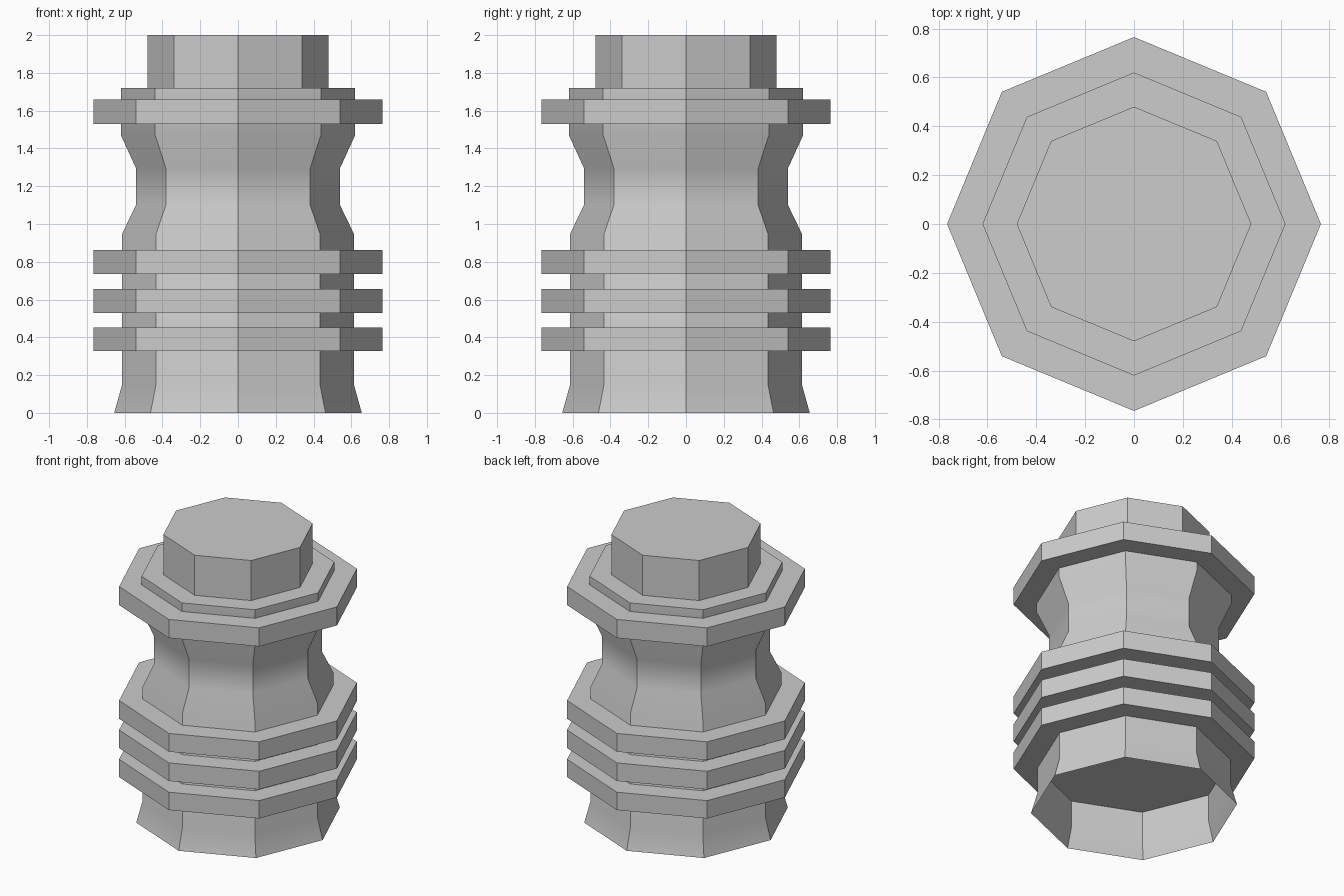
import bpy, bmesh, math

if "Cube" in bpy.data.objects:
    bpy.data.objects.remove(bpy.data.objects["Cube"])

SIDES = 8

grey = bpy.data.materials.new("plain grey")
grey.diffuse_color = (0.604, 0.604, 0.604, 1)
grey.use_nodes = True
grey.node_tree.nodes["Principled BSDF"].inputs["Base Color"].default_value = grey.diffuse_color


def lathe(name, profile, cap_bottom=True, cap_top=True):
    """Turn (radius, height) points, listed upward, into an eight-sided body."""
    bm = bmesh.new()
    loops = [[bm.verts.new((r * math.cos(math.tau * i / SIDES),
                            r * math.sin(math.tau * i / SIDES), z))
              for i in range(SIDES)] for r, z in profile]
    for a, b in zip(loops, loops[1:]):
        for i in range(SIDES):
            j = (i + 1) % SIDES
            bm.faces.new((a[i], a[j], b[j], b[i]))
    if cap_bottom:
        bm.faces.new(loops[0][::-1])
    if cap_top:
        bm.faces.new(loops[-1])
    mesh = bpy.data.meshes.new(name)
    bm.to_mesh(mesh)
    bm.free()
    mesh.materials.append(grey)
    ob = bpy.data.objects.new(name, mesh)
    bpy.context.collection.objects.link(ob)
    # Soft shading along the height, sharp corners elsewhere
    bpy.ops.object.select_all(action='DESELECT')
    bpy.context.view_layer.objects.active = ob
    ob.select_set(True)
    bpy.ops.object.shade_smooth_by_angle(angle=math.radians(30))


# Waisted core: a thin shell, open at the foot and closed by the step on top
lathe("core", [(0.655, 0.0), (0.615, 0.145), (0.615, 0.945), (0.54, 1.10),
               (0.54, 1.295), (0.62, 1.47), (0.62, 1.72)], cap_bottom=False)

# Solid flange rings; the lowest one closes off the hollow foot
for n, (z0, z1) in enumerate(((0.327, 0.452), (0.53, 0.657),
                              (0.735, 0.863), (1.53, 1.66)), 1):
    lathe(f"ring_{n}", [(0.765, z0), (0.765, z1)])

# Top cap
lathe("top_cap", [(0.48, 1.72), (0.48, 2.0)], cap_bottom=False)
